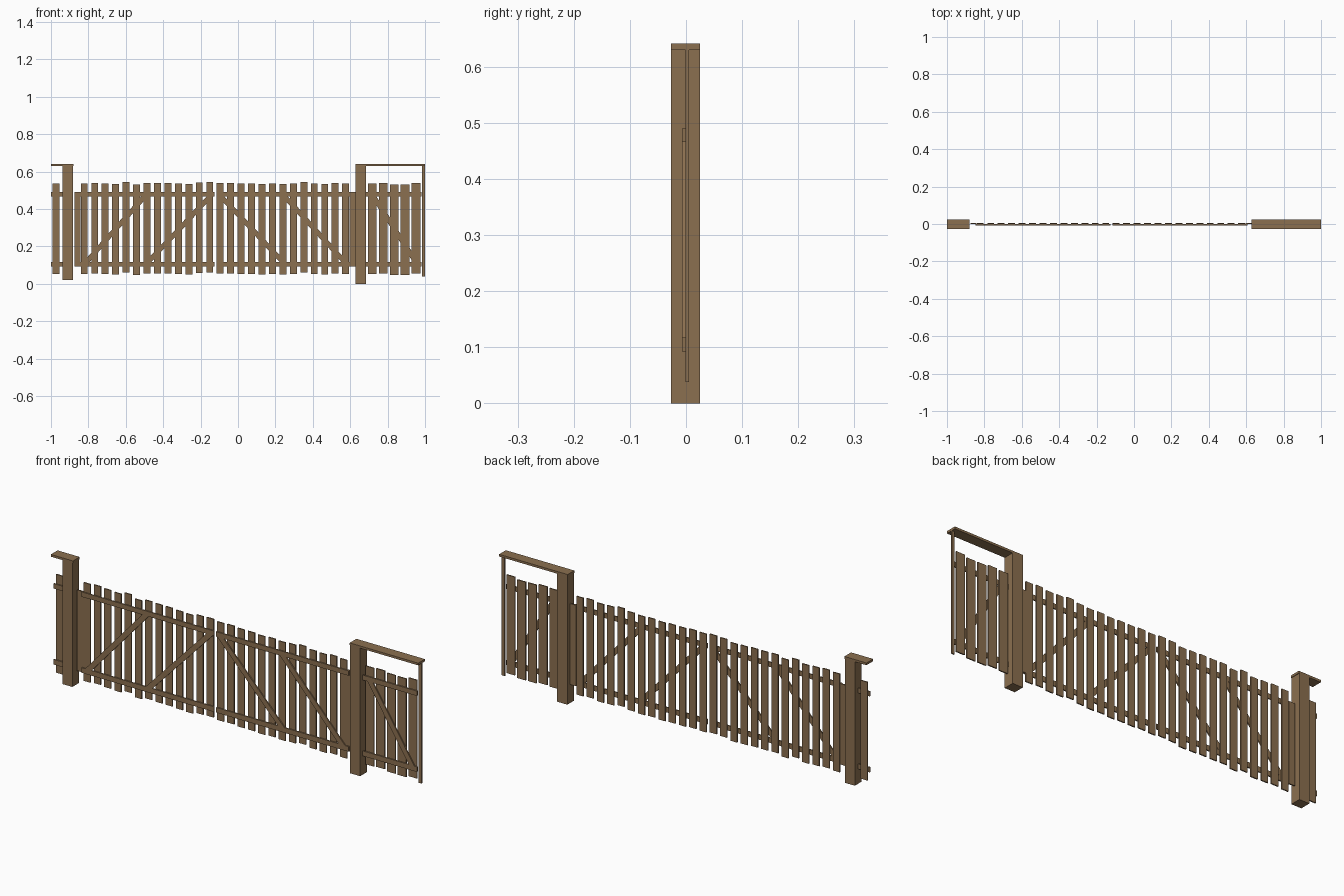
import bpy
import bmesh
from math import hypot
from mathutils import Vector

cube = bpy.data.objects.get("Cube")
if cube:
    bpy.data.objects.remove(cube, do_unlink=True)

wood = bpy.data.materials.new("brown_wood")
wood.use_nodes = True
color = (0.26, 0.16, 0.08, 1)
wood.diffuse_color = color
wood.node_tree.nodes["Principled BSDF"].inputs["Base Color"].default_value = color

POST_Y = (-0.027, 0.025)
PICKET_Y = (-0.001, 0.005)
RAIL_Y = (-0.007, -0.001)
LOW, HIGH = (0.092, 0.117), (0.466, 0.49)


def extrude(name, outline, y):
    """Extrude an x-z outline between two depths."""
    bm = bmesh.new()
    face = bm.faces.new([bm.verts.new((x, y[0], z)) for x, z in outline])
    new = bmesh.ops.extrude_face_region(bm, geom=[face])["geom"]
    bmesh.ops.translate(bm, vec=(0, y[1] - y[0], 0),
                        verts=[g for g in new if isinstance(g, bmesh.types.BMVert)])
    bmesh.ops.recalc_face_normals(bm, faces=bm.faces)
    mesh = bpy.data.meshes.new(name)
    bm.to_mesh(mesh)
    bm.free()
    mesh.materials.append(wood)
    obj = bpy.data.objects.new(name, mesh)
    bpy.context.collection.objects.link(obj)
    return obj


def board(name, x, z, y):
    return extrude(name, [(x[0], z[0]), (x[1], z[0]), (x[1], z[1]), (x[0], z[1])], y)


def picket(name, center, shift, width=0.037):
    half = width / 2
    lift = shift / 1000
    board(name, (center - half, center + half), (0.052 + lift, 0.536 + lift), PICKET_Y)


def brace(name, start, end, width=0.026):
    # Diagonal bar with horizontal cuts along the rails
    dx, dz = end - start, HIGH[0] - LOW[1]
    half = width * hypot(dx, dz) / abs(dz) / 2
    extrude(name, [(start - half, LOW[1]), (start + half, LOW[1]),
                   (end + half, HIGH[0]), (end - half, HIGH[0])], RAIL_Y)


def rails(name, x):
    board(name + "_lower_rail", x, LOW, RAIL_Y)
    board(name + "_upper_rail", x, HIGH, RAIL_Y)


# Posts and their caps
board("right_post", (-0.937, -0.883), (0.02, 0.63), POST_Y)
board("left_post", (0.629, 0.684), (0, 0.63), POST_Y)
board("right_cap", (-1, -0.88), (0.63, 0.641), POST_Y)
board("left_cap", (0.627, 1), (0.63, 0.641), POST_Y)
board("end_upright", (0.984, 1), (0.038, 0.63), PICKET_Y)

# Horizontal rails
rails("right_panel", (-1, -0.937))
rails("right_gate", (-0.848, -0.126))
rails("left_gate", (-0.115, 0.607))
rails("left_panel", (0.684, 0.98))

# Gate pickets with slightly uneven heights
shifts = [0, 4, 0, -3, 9, -6, 4, 2, 2, -1, -3, 6, 8,
          2, 4, 0, 0, -3, 0, -3, 0, 8, 0, -2, 4, 0]
for i, shift in enumerate(shifts):
    picket(f"gate_picket_{i + 1}", -0.822 + i * 0.0559, shift)

# Pickets of the side panels
picket("right_panel_picket", -0.973, 0)
for i, shift in enumerate([0, 3, -4, -5, 4]):
    picket(f"left_panel_picket_{i + 1}", 0.717 + i * 0.0587, shift, 0.046)

# Short boards beside the posts
board("right_hinge_board", (-0.875, -0.842), (0.092, 0.49), PICKET_Y)
board("left_hinge_board", (0.595, 0.629), (0.092, 0.49), PICKET_Y)

# Diagonal braces, from foot to top
feet_and_tops = [(-0.81, -0.5), (-0.48, -0.15), (0.24, -0.09), (0.57, 0.25), (0.95, 0.725)]
for i, (foot, top) in enumerate(feet_and_tops):
    brace(f"diagonal_brace_{i + 1}", foot, top)
